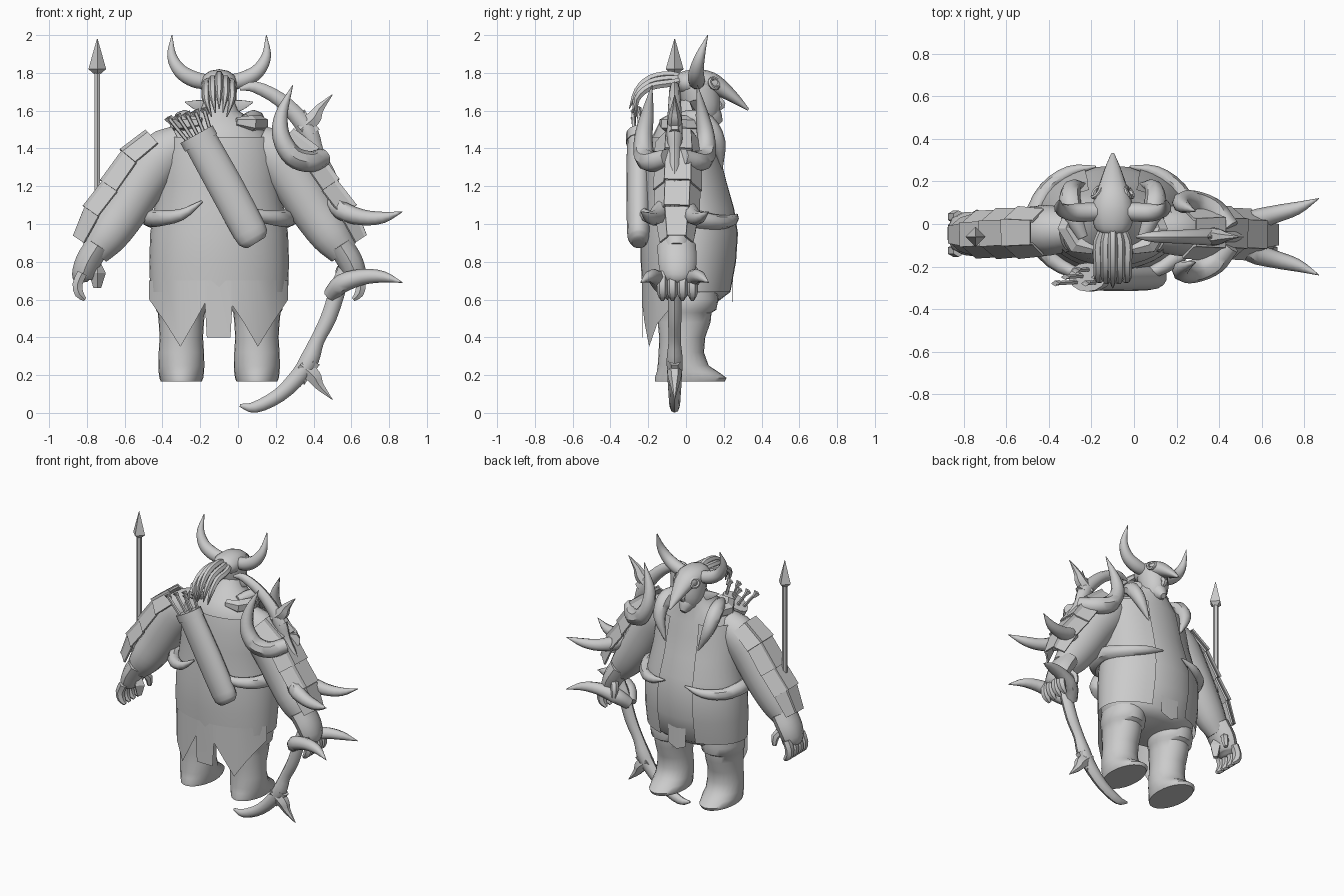
import bpy, bmesh, math
from mathutils import Vector

cube = bpy.data.objects.get("Cube")
if cube:
    bpy.data.objects.remove(cube, do_unlink=True)

grey = bpy.data.materials.new("plain_grey")
grey.use_nodes = True
grey.diffuse_color = (0.6, 0.6, 0.6, 1)
grey.node_tree.nodes["Principled BSDF"].inputs["Base Color"].default_value = (0.6, 0.6, 0.6, 1)

MID = -0.1      # body's centre line in x
BOW_Y = -0.06   # plane of the bow


def build(name, rings, closed=True, flat=False):
    """Bridge rings of points into a surface; cap the ends when closed."""
    bm = bmesh.new()
    vs = [[bm.verts.new(p) for p in r] for r in rings]
    n = len(vs[0])
    for a, b in zip(vs, vs[1:]):
        for i in range(n if closed else n - 1):
            j = (i + 1) % n
            bm.faces.new((a[i], a[j], b[j], b[i]))
    if closed:
        bm.faces.new(vs[0][::-1])
        bm.faces.new(vs[-1])
        bmesh.ops.recalc_face_normals(bm, faces=bm.faces)
    me = bpy.data.meshes.new(name)
    bm.to_mesh(me)
    bm.free()
    me.materials.append(grey)
    ob = bpy.data.objects.new(name, me)
    bpy.context.collection.objects.link(ob)
    if not flat:
        bpy.ops.object.select_all(action='DESELECT')
        ob.select_set(True)
        bpy.context.view_layer.objects.active = ob
        bpy.ops.object.shade_smooth_by_angle(angle=math.radians(45))
    return ob


def spline(pts, n):
    """Catmull-Rom resampling of (x, y, z, radius) points."""
    p = [Vector(q) for q in pts]
    p = [2 * p[0] - p[1]] + p + [2 * p[-1] - p[-2]]
    out = []
    for a, b, c, d in zip(p, p[1:], p[2:], p[3:]):
        for k in range(n):
            t = k / n
            out.append(0.5 * (2 * b + (c - a) * t + (2 * a - 5 * b + 4 * c - d) * t * t
                              + (3 * b - a - 3 * c + d) * t ** 3))
    return out + [p[-2]]


def frames(pts, n, ref):
    s = spline(pts, n)
    for i, q in enumerate(s):
        t = (s[min(i + 1, len(s) - 1)] - s[max(i - 1, 0)]).to_3d().normalized()
        u = Vector(ref)
        u = (u - t * u.dot(t)).normalized()
        yield q.to_3d(), u, t.cross(u), max(q[3], 0.002)


def tube(name, pts, sides=8, n=3, ref=(0, 1, 0), k=1, flat=False):
    rings = []
    for c, u, v, r in frames(pts, n, ref):
        rings.append([c + u * r * k * math.cos(a) + v * r * math.sin(a)
                      for a in (math.tau * i / sides for i in range(sides))])
    return build(name, rings, flat=flat)


def mirror_x(pts):
    return [(2 * MID - p[0],) + tuple(p[1:]) for p in pts]


def mirror_y(pts):
    return [(p[0], 2 * BOW_Y - p[1]) + tuple(p[2:]) for p in pts]


def pair(name, pts, mirror=mirror_x, names=("right_", "left_"), **kw):
    tube(names[0] + name, pts, **kw)
    tube(names[1] + name, mirror(pts), **kw)


def oval(z, cy, rx, ry, angles, cx=MID):
    return [(cx + rx * math.cos(a), cy + ry * math.sin(a), z) for a in angles]


# torso with a round belly: z, centre y, half width, half depth
full = [math.tau * i / 24 for i in range(24)]
body = [(0.59, 0, .29, .17), (0.64, .01, .34, .225), (0.8, .02, .345, .245), (0.95, .025, .34, .25),
        (1.08, .02, .32, .235), (1.22, .005, .295, .21), (1.36, -.01, .29, .19), (1.46, -.01, .27, .17),
        (1.54, 0, .2, .14), (1.6, .04, .1, .1), (1.68, .06, .07, .07)]
build("torso", [oval(*r, full) for r in body])

# open-fronted coat hanging over the torso
wrap = [math.radians(112 + 316 * i / 32) for i in range(33)]
build("coat", [oval(z, cy, rx + .025, ry + .015, wrap) for z, cy, rx, ry in body[1:8]], closed=False)


# ragged tails behind and a loincloth in front
def panel(name, outline, top, rx, ry, side):
    y = lambda x: side * ry * math.sqrt(max(0, 1 - ((x - MID) / rx) ** 2)) + .01
    build(name, [[(x, y(x), top) for x, z in outline],
                 [(x, y(x), z) for x, z in outline]], closed=False)


panel("back_tails", [(-.47, .6), (-.38, .47), (-.305, .35), (-.23, .48), (-.175, .58), (-.165, .4),
                     (-.04, .4), (-.03, .57), (.03, .48), (.105, .35), (.18, .47), (.265, .6)],
      .7, .375, .245, -1)
panel("loincloth", [(-.17, .6), (-.1, .57), (-.03, .6)], .85, .37, .24, 1)

# stout legs with baggy breeches and soft boots: z, centre y, half width, half depth
leg = [(.165, .02, .108, .185), (.185, .025, .116, .19), (.215, .01, .12, .165), (.25, -.015, .122, .135),
       (.32, -.025, .12, .12), (.4, -.02, .115, .122), (.48, -.01, .12, .14), (.53, -.005, .125, .14),
       (.545, .005, .135, .155), (.6, .01, .138, .162), (.68, .01, .125, .15)]
for side, x in (("right", MID - .2), ("left", MID + .2)):
    build(side + "_leg", [oval(*r, full, x) for r in leg])

# arms, hands and fingers
arm = [(-.3, -.03, 1.42, .11), (-.4, -.03, 1.36, .135), (-.5, -.035, 1.23, .13), (-.6, -.04, 1.07, .122),
       (-.69, -.05, .94, .11), (-.76, -.05, .85, .082)]
pair("arm", arm, sides=14, k=.88)
pair("palm", [(-.74, -.05, .89, .07), (-.795, -.045, .8, .07), (-.825, -.045, .72, .058),
              (-.825, -.045, .69, .03)], sides=10, k=1.45)
for i in range(4):
    y = -.125 + .053 * i
    pair(f"finger_{i + 1}", [(-.825, y, .74, .03), (-.85, y, .68, .03), (-.84, y, .63, .027),
                             (-.81, y, .6, .012)], sides=6, n=2)
pair("thumb", [(-.77, 0, .8, .025), (-.74, .04, .75, .027), (-.74, .05, .69, .015)], sides=6, n=2)

# long stepped plates down the outside of each arm, in three strips
guard = [(-.39, -.04, 1.39, .15), (-.5, -.04, 1.29, .155), (-.6, -.045, 1.14, .15),
         (-.7, -.05, 1.01, .14), (-.785, -.05, .88, .1)]
for label, path, sign in (("right", guard, 1), ("left", mirror_x(guard), -1)):
    fr = list(frames(path, 1, (0, 1, 0)))
    for i, (f, g) in enumerate(zip(fr, fr[1:])):
        rows = []
        for (c, u, v, r), grow in ((f, 1.0), (g, 1.08)):
            v = v if v.x * sign < 0 else -v
            rows.append([c + (u * .8 * math.sin(a) + v * math.cos(a)) * r * grow * ridge
                         for a, ridge in zip((-1.2, -.5, -.45, .45, .5, 1.2),
                                             (1, 1, 1.1, 1.1, 1, 1))])
        plate = build(f"{label}_arm_plate_{i + 1}", rows, closed=False, flat=True)
        plate.modifiers.new("thickness", 'SOLIDIFY').thickness = .012

# head, jaw and pointed ears
tube("head", [(MID, .06, 1.54, .06), (MID, .085, 1.6, .085), (MID, .075, 1.68, .095), (MID, .06, 1.76, .09),
              (MID, .06, 1.8, .04)], sides=14, k=1.1)
tube("chin", [(MID, .11, 1.6, .07), (MID, .15, 1.56, .05), (MID, .18, 1.53, .02)], sides=8, ref=(1, 0, 0))
tube("nose", [(MID, .15, 1.68, .015), (MID, .19, 1.635, .022), (MID, .17, 1.61, .015)],
     sides=6, ref=(1, 0, 0))
pair("ear", [(-.17, .06, 1.62, .04), (-.22, .04, 1.63, .03), (-.28, .02, 1.645, .003)], sides=6, k=.4)

# animal skull worn as a helmet, with eye sockets and horns
tube("skull_helmet", [(MID, -.05, 1.74, .03), (MID, -.02, 1.745, .06), (MID, .06, 1.75, .07),
                      (MID, .13, 1.745, .06), (MID, .19, 1.715, .045), (MID, .265, 1.66, .026),
                      (MID, .33, 1.605, .006)], sides=12, ref=(1, 0, 0), k=1.4)
normal = Vector((-.75, .55, .35)).normalized()
across = normal.cross(Vector((0, 0, 1))).normalized()
middle = Vector((MID - .075, .15, 1.745))
socket = []
for i in range(9):
    a = math.tau * i / 8
    socket.append((*(middle + .028 * (across * math.cos(a) + normal.cross(across) * math.sin(a))), .011))
pair("eye_socket", socket, sides=6, n=2, ref=normal)
pair("helmet_horn", [(-.15, .06, 1.75, .04), (-.23, .055, 1.765, .045), (-.305, .055, 1.81, .039),
                     (-.35, .075, 1.89, .026), (-.35, .115, 2.0, .002)], sides=10, n=4)

# thick separate locks sweeping backwards, gathered at root and tips
for i in range(5):
    s = i - 2
    x, drop = MID + .034 * s, .022 * abs(s)
    tube(f"hair_lock_{i + 1}", [(MID + .012 * s, .01, 1.765, .016), (x, -.08, 1.79 - drop, .022),
                                (x, -.19, 1.77 - drop, .022), (x, -.26, 1.705 - drop, .018),
                                (MID + .02 * s, -.3 + .02 * abs(s), 1.61 - drop, .003)],
         sides=6, ref=(1, 0, 0))

# collar of chunky hide and tusks over the shoulders
pair("collar_roll", [(-.19, -.12, 1.54, .025), (-.27, -.1, 1.53, .045), (-.32, -.02, 1.53, .045),
                     (-.28, .08, 1.53, .04)], sides=6, n=1, ref=(0, 0, 1), flat=True)
pair("chest_tusk", [(-.24, -.06, 1.55, .03), (-.28, .03, 1.56, .045), (-.3, .11, 1.53, .05),
                    (-.29, .17, 1.43, .04), (-.23, .19, 1.29, .004)], sides=8, ref=(1, 0, 0))

# tusks wrapped round the waist as a belt
pair("belt_tusk", [(-.19, -.23, 1.12, .006), (-.3, -.22, 1.05, .03), (-.42, -.13, 1.03, .043),
                   (-.465, .02, 1.03, .048), (-.41, .16, 1.01, .04), (-.3, .245, 1.02, .03),
                   (-.18, .27, 1.05, .005)], sides=8, ref=(0, 0, 1))

# quiver with arrows
tube("quiver", [(-.21, -.25, 1.46, .092), (-.06, -.25, 1.19, .096), (.06, -.25, .965, .092),
                (.085, -.25, .92, .08), (.097, -.25, .9, .055)], sides=14, n=2, k=.68)
tube("quiver_rim", [(-.22, -.25, 1.475, .1), (-.195, -.25, 1.43, .1)], sides=14, n=1, k=.68)
for i in range(5):
    x, y, tilt = -.27 + .027 * i, -.27 + .03 * (i % 3), .1 - .02 * i
    end = (x - tilt, y - .01, 1.565 + .012 * i)
    tube(f"arrow_{i + 1}", [(x + .05, y, 1.38, .011), end + (.011,)], sides=5, n=1)
    tube(f"arrow_nock_{i + 1}", [(end[0] + .02, y, end[2] - .035, .01), end + (.024,)],
         sides=4, n=1, k=.6, flat=True)


# long arrow held in the right hand
def shaft(name, spans, sides=6):
    tube(name, [(-.745, BOW_Y, z, r) for z, r in spans], sides=sides, n=1, flat=True)


shaft("held_shaft", [(.7, .018), (1.84, .018)])
shaft("held_arrowhead", [(1.79, .012), (1.82, .047), (1.98, .002)], sides=4)
shaft("held_fletching", [(.66, .02), (.74, .045), (.8, .015)], sides=4)

# great horned bow: upper half and its reflection
half = [(.01, 1.715, .008), (.09, 1.725, .03), (.22, 1.66, .038), (.33, 1.55, .046), (.38, 1.47, .05),
        (.42, 1.37, .038), (.48, 1.25, .042), (.535, 1.08, .042), (.565, .97, .032)]
limb = [(x, BOW_Y, z, r) for x, z, r in half]
flip = lambda pts: [(p[0], p[1], 1.755 - p[2], p[3]) for p in pts]
tube("bow", limb + flip(limb)[::-1], sides=8, k=.85)
spike = [(.33, BOW_Y, 1.5, .05), (.4, BOW_Y, 1.56, .045), (.43, BOW_Y, 1.61, .028), (.5, BOW_Y, 1.685, .002)]
barb = [(.4, BOW_Y, 1.48, .045), (.36, BOW_Y, 1.55, .03), (.35, BOW_Y, 1.605, .003)]
claw = [(.49, -.05, 1.13, .04), (.55, .01, 1.07, .05), (.66, .045, 1.035, .042), (.77, .075, 1.035, .03),
        (.87, .12, 1.065, .002)]
for label, change in (("upper_", list), ("lower_", flip)):
    tube(label + "bow_spike", change(spike), sides=6, k=.8)
    tube(label + "bow_barb", change(barb), sides=6, k=.8)
    pair(label + "bow_claw", change(claw), mirror=mirror_y, names=("front_", "back_"))
pair("bow_tusk", [(.45, -.02, 1.35, .05), (.38, .06, 1.33, .056), (.29, .1, 1.36, .056),
                  (.23, .105, 1.46, .048), (.23, .085, 1.58, .034), (.29, .06, 1.735, .002)],
     mirror=mirror_y, names=("front_", "back_"), n=4)
